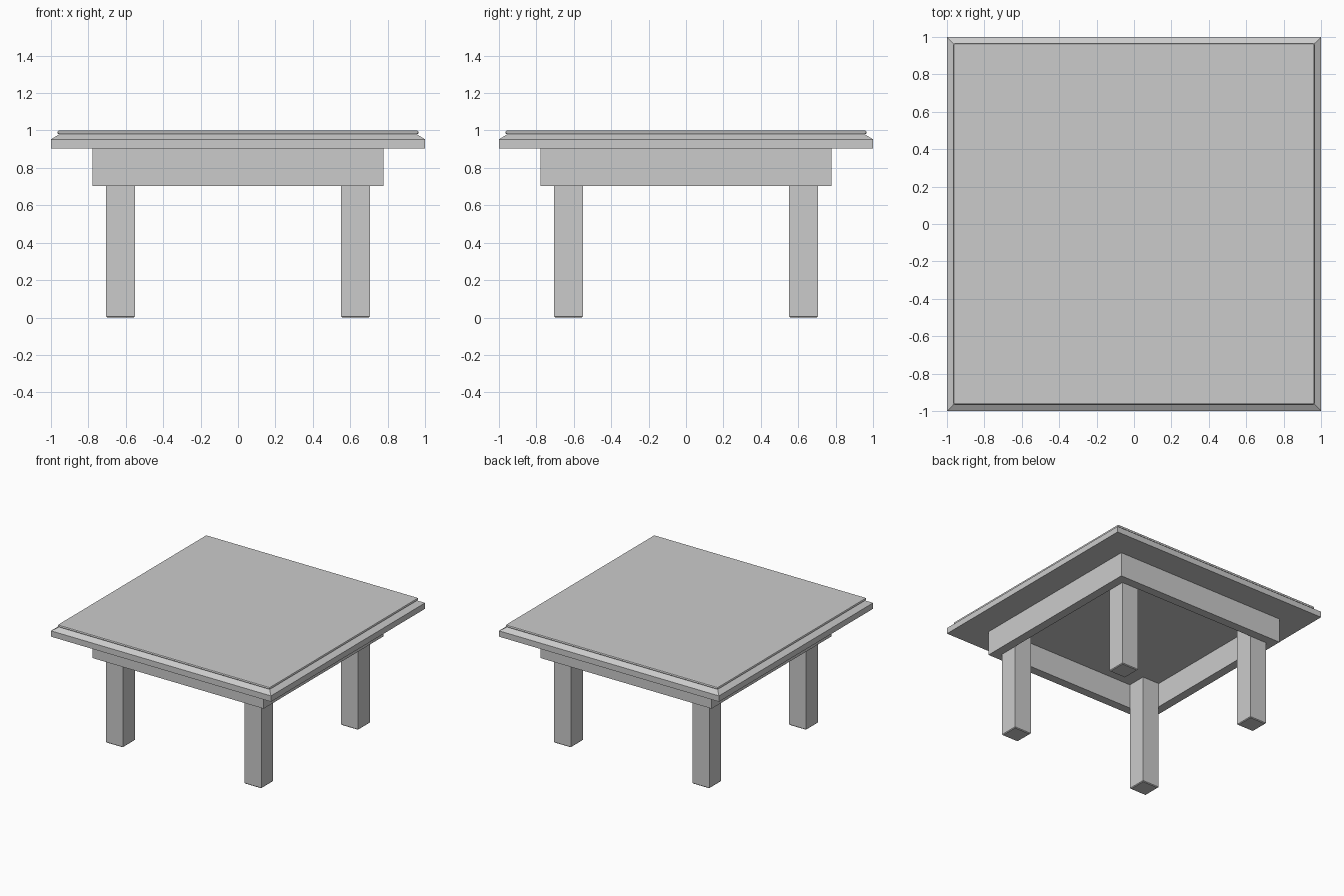
import bpy, bmesh

if "Cube" in bpy.data.objects:
    bpy.data.objects.remove(bpy.data.objects["Cube"])

grey = bpy.data.materials.new("plain grey")
grey.diffuse_color = (0.6, 0.6, 0.6, 1)
grey.use_nodes = True
grey.node_tree.nodes["Principled BSDF"].inputs["Base Color"].default_value = grey.diffuse_color


def finish(name, bm, bevel=0):
    bmesh.ops.recalc_face_normals(bm, faces=bm.faces)
    mesh = bpy.data.meshes.new(name)
    bm.to_mesh(mesh)
    bm.free()
    mesh.materials.append(grey)
    obj = bpy.data.objects.new(name, mesh)
    bpy.context.collection.objects.link(obj)
    if bevel:
        mod = obj.modifiers.new("soft edges", "BEVEL")
        mod.width = bevel
        mod.segments = 2
    return obj


def square_lathe(name, profile, closed=False, bevel=0):
    """Sweep (half width, height) points round a square; cap the ends unless closed."""
    bm = bmesh.new()
    corners = [(-1, -1), (1, -1), (1, 1), (-1, 1)]
    rings = [[bm.verts.new((x * w, y * w, z)) for x, y in corners] for w, z in profile]
    pairs = list(zip(rings, rings[1:]))
    if closed:
        pairs.append((rings[-1], rings[0]))
    else:
        bm.faces.new(rings[0])
        bm.faces.new(rings[-1])
    for a, b in pairs:
        for i in range(4):
            j = (i + 1) % 4
            bm.faces.new((a[i], a[j], b[j], b[i]))
    return finish(name, bm, bevel)


# Table top with a sloped rim
square_lathe("table_top", [(1.0, 0.905), (1.0, 0.953), (0.955, 0.98)])

# Thin raised panel with softened edges
square_lathe("top_panel", [(0.965, 0.98), (0.965, 1.0)], bevel=0.008)

# Hollow apron frame under the top
square_lathe("apron", [(0.778, 0.704), (0.778, 0.905), (0.706, 0.905), (0.706, 0.704)], closed=True)

# Four square legs standing in the inner corners of the apron
for sx, side in ((-1, "left"), (1, "right")):
    for sy, end in ((-1, "front"), (1, "back")):
        leg = square_lathe(f"{end}_{side}_leg", [(0.071, 0), (0.077, 0.006), (0.077, 0.905)])
        leg.location = (sx * 0.629, sy * 0.629, 0)
